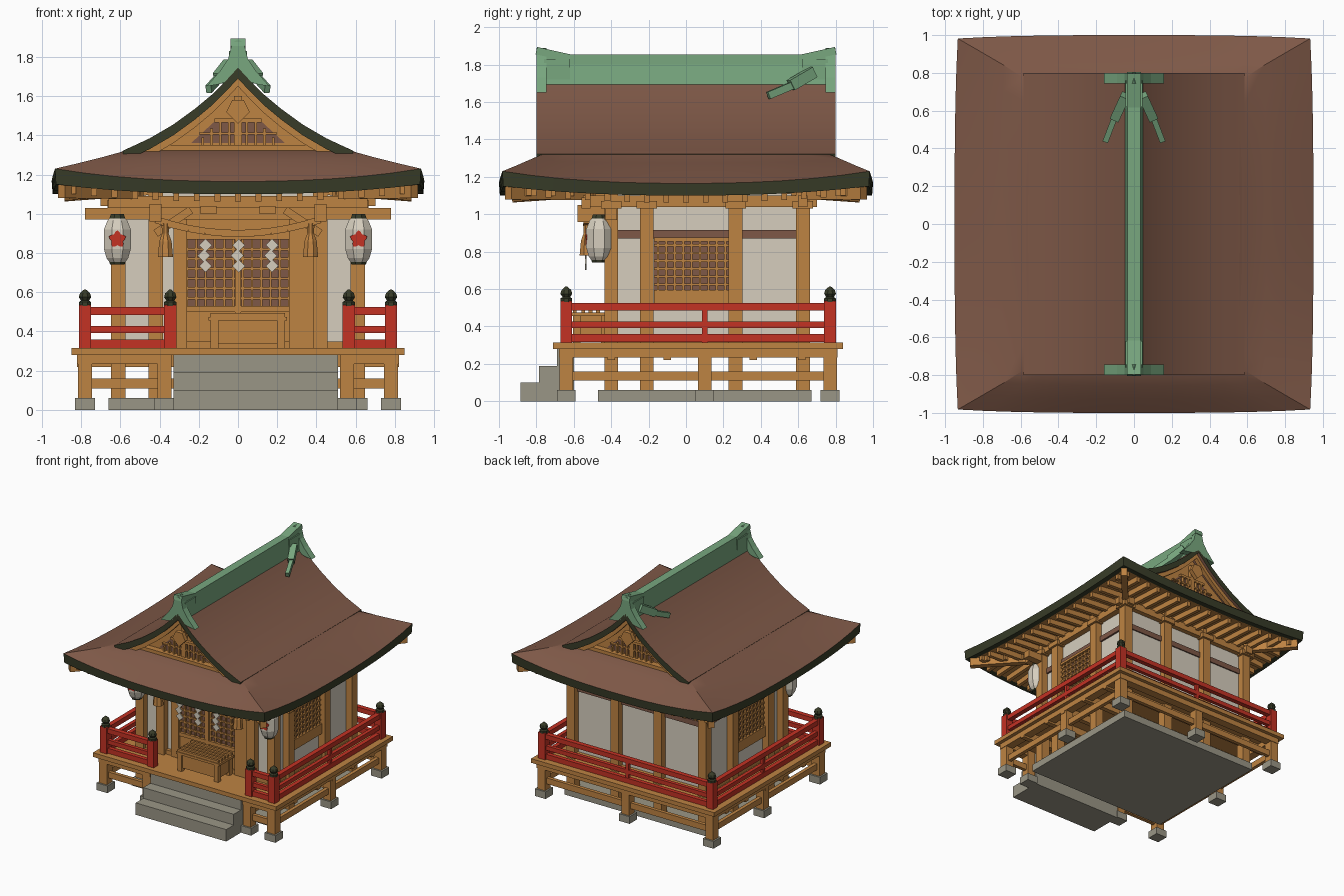
import bpy, bmesh, math
from mathutils import Matrix, Vector

if "Cube" in bpy.data.objects:
    bpy.data.objects.remove(bpy.data.objects["Cube"])


def material(name, r, g, b):
    m = bpy.data.materials.new(name)
    m.diffuse_color = [(c / 255 / 12.92 if c < 10 else ((c / 255 + .055) / 1.055) ** 2.4) for c in (r, g, b)] + [1]
    m.use_nodes = True
    m.node_tree.nodes["Principled BSDF"].inputs["Base Color"].default_value = m.diffuse_color
    return m


ROOF = material("roof_brown", 126, 88, 71)
WOOD = material("honey_wood", 190, 131, 66)
WALL = material("plaster_white", 214, 206, 190)
RIM = material("dark_green", 56, 60, 40)
COPPER = material("copper_green", 120, 167, 127)
RED = material("rail_red", 196, 50, 36)
STONE = material("stone_grey", 154, 150, 134)


def finish(name, bm, *mats, smooth=0):
    bmesh.ops.recalc_face_normals(bm, faces=bm.faces)
    me = bpy.data.meshes.new(name)
    bm.to_mesh(me)
    bm.free()
    o = bpy.data.objects.new(name, me)
    bpy.context.collection.objects.link(o)
    for m in mats:
        me.materials.append(m)
    if smooth:
        bpy.context.view_layer.objects.active = o
        o.select_set(True)
        bpy.ops.object.shade_smooth_by_angle(angle=math.radians(smooth))
        o.select_set(False)
    return o


def add_box(bm, x0, x1, y0, y1, z0, z1):
    bmesh.ops.create_cube(bm, matrix=Matrix.Translation(((x0 + x1) / 2, (y0 + y1) / 2, (z0 + z1) / 2))
                          @ Matrix.Diagonal((x1 - x0, y1 - y0, z1 - z0, 1)))


def add_beam(bm, p, q, w, h):
    p, q = Vector(p), Vector(q)
    rot = (q - p).to_track_quat('Y', 'Z').to_matrix().to_4x4()
    bmesh.ops.create_cube(bm, matrix=Matrix.Translation((p + q) / 2) @ rot @ Matrix.Diagonal((w, (q - p).length, h, 1)))


def boxes(name, mat, items):
    bm = bmesh.new()
    for b in items:
        add_box(bm, *b)
    return finish(name, bm, mat)


def beams(name, mat, items, w, h):
    bm = bmesh.new()
    for p, q in items:
        add_beam(bm, p, q, w, h)
    return finish(name, bm, mat)


def post(x, y, r, z0, z1):
    return (x - r, x + r, y - r, y + r, z0, z1)


def add_prism(bm, pts, y0, y1):
    a = [bm.verts.new((x, y0, z)) for x, z in pts]
    b = [bm.verts.new((x, y1, z)) for x, z in pts]
    bm.faces.new(a)
    bm.faces.new(b[::-1])
    for i in range(len(a)):
        j = (i + 1) % len(a)
        bm.faces.new((a[i], a[j], b[j], b[i]))


def add_lathe(bm, prof, x, y, n=8):
    rings = [[bm.verts.new((x + r * math.cos(math.tau * (i + .5) / n), y + r * math.sin(math.tau * (i + .5) / n), z))
              for i in range(n)] for r, z in prof]
    for a, b in zip(rings, rings[1:]):
        for i in range(n):
            bm.faces.new((a[i], a[(i + 1) % n], b[(i + 1) % n], b[i]))
    bm.faces.new(rings[0])
    bm.faces.new(rings[-1])


# Lower hipped roof: concentric rings with lifted corners, dark rim, wooden soffit
RINGS = [(.56, .70, 1.335, 0), (.60, .79, 1.312, .005), (.70, .855, 1.275, .015), (.82, .925, 1.225, .035),
         (.95, 1.0, 1.165, .065), (.945, .995, 1.10, .05), (.90, .95, 1.10, .05), (.55, .55, 1.14, 0)]
N = 12
bm = bmesh.new()
loops = []
for X, Y, z, lift in RINGS:
    ring = []
    for k in range(4):
        for i in range(N):
            u = -1 + 2 * i / N
            a, b = ((u, -1), (1, u), (-u, 1), (-1, -u))[k]
            s = 1 - .018 * abs(u) ** 3
            ring.append(bm.verts.new((a * X * s, b * Y * s, z + lift * abs(u) ** 2.3)))
    loops.append(ring)
for k, (a, b) in enumerate(zip(loops, loops[1:])):
    for i in range(4 * N):
        f = bm.faces.new((a[i], a[(i + 1) % (4 * N)], b[(i + 1) % (4 * N)], b[i]))
        f.material_index = 0 if k < 4 else 1 if k < 6 else 2
bm.faces.new(loops[-1]).material_index = 2
finish("lower_roof", bm, ROOF, RIM, WOOD, smooth=30)

# Upper gabled roof slab with dark gable edges
HALF = [(0, 1.745), (.06, 1.68), (.13, 1.61), (.22, 1.535), (.33, 1.455), (.45, 1.385), (.585, 1.322)]


def arch(d0, d1):
    """Band under the roof curve between two vertical offsets"""
    full = [(-x, z) for x, z in HALF[:0:-1]] + HALF
    return [(x, z - d0) for x, z in full] + [(x, z - d1) for x, z in full[::-1]]


bm = bmesh.new()
add_prism(bm, arch(0, .055), -.80, .80)
bm.normal_update()
for f in bm.faces:
    if abs(f.normal.y) > .9 or f.calc_center_median().z < 1.3:
        f.material_index = 1
finish("upper_roof", bm, ROOF, RIM, smooth=25)

# Gable ends: bargeboard, wall, lattice and pendant
for s, side in ((-1, "front"), (1, "back")):
    bm = bmesh.new()
    add_prism(bm, arch(.05, .095), s * .74, s * .775)
    finish(side + "_bargeboard", bm, WOOD)
    bm = bmesh.new()
    add_prism(bm, [(-.5, 1.29), (.5, 1.29), (.33, 1.41), (.13, 1.56), (0, 1.68), (-.13, 1.56), (-.33, 1.41)], s * .66, s * .70)
    finish(side + "_gable_wall", bm, WOOD)
    bm = bmesh.new()
    add_prism(bm, [(-.24, 1.36), (.24, 1.36), (.12, 1.47), (-.12, 1.47)], s * .695, s * .705)
    finish(side + "_gable_panel", bm, ROOF)
    ys = sorted((s * .70, s * .725))
    bars = [(-.5, .5, *sorted((s * .70, s * .75)), 1.31, 1.35), (-.2, .2, *ys, 1.405, 1.415), (-.12, .12, *ys, 1.465, 1.485),
            (-.02, .02, *ys, 1.35, 1.6)]
    bars += [(x - .007, x + .007, *ys, 1.35, 1.47 - max(0, abs(x) - .1)) for x in (-.18, -.135, -.09, -.045, .045, .09, .135, .18)]
    boxes(side + "_gable_lattice", WOOD, bars)
    bm = bmesh.new()
    add_prism(bm, [(0, 1.46), (.06, 1.52), (.03, 1.58), (-.03, 1.58), (-.06, 1.52)], s * .75, s * .785)
    finish(side + "_gable_pendant", bm, WOOD)
    # Copper ridge end ornaments
    bm = bmesh.new()
    o = [(.03, 1.87), (.05, 1.79), (.09, 1.73), (.16, 1.65), (.10, 1.66), (.05, 1.675)]
    add_prism(bm, [(0, 1.89)] + o + [(0, 1.71)] + [(-x, z) for x, z in o[::-1]], s * .745, s * .80)
    add_beam(bm, (0, s * .80, 1.875), (0, s * .62, 1.835), .075, .04)
    add_box(bm, -.045, .045, *sorted((s * .62, s * .76)), 1.72, 1.83)
    if s > 0:
        for m in (-1, 1):
            add_beam(bm, (m * .045, .68, 1.76), (m * .10, .56, 1.69), .05, .06)
            add_beam(bm, (m * .10, .57, 1.69), (m * .15, .44, 1.635), .03, .04)
    finish(side + "_ridge_ornament", bm, COPPER)
bm = bmesh.new()
add_prism(bm, [(-.05, 1.68), (.05, 1.68), (.035, 1.8), (.035, 1.855), (-.035, 1.855), (-.035, 1.8)], -.77, .77)
finish("ridge_beam", bm, COPPER)

# Rafters on all four sides, plus corner rafters
items = []
for i in range(17):
    t = -.84 + 1.68 * i / 16
    zo = 1.085 + .05 * abs(t / .95) ** 2.3
    inner = max(.42, abs(t) * .95)
    for s in (-1, 1):
        items.append(((t, s * .93, zo), (t, s * inner, 1.12)))
        items.append(((s * .885, t, zo), (s * inner, t, 1.12)))
beams("rafters", WOOD, items, .03, .045)
beams("corner_rafters", WOOD, [((a * .90, b * .95, 1.115), (a * .5, b * .5, 1.11)) for a in (-1, 1) for b in (-1, 1)], .05, .07)

# Stone base and steps
boxes("stone_base", STONE, [(-.66, .66, -.47, .67, 0, .06)])
boxes("stone_steps", STONE, [(-.33, .51, -.885, -.6, 0, .10), (-.33, .51, -.785, -.6, .10, .19), (-.33, .51, -.69, -.6, .19, .28)])

# Veranda deck, supports and tie beams
boxes("deck", WOOD, [(-.85, .85, -.71, .84, .28, .315)])
boxes("deck_edge_beams", WOOD, [(-.82, -.34, -.68, -.61, .235, .28), (.52, .82, -.68, -.61, .235, .28), (-.82, .82, .74, .81, .235, .28),
                                (-.82, -.75, -.68, .81, .235, .28), (.75, .82, -.68, .81, .235, .28)])
FEET = [(x, y) for x in (-.78, .78) for y in (-.64, .1, .77)] + [(-.375, -.64), (.555, -.64), (0, .77)]
boxes("veranda_posts", WOOD, [post(x, y, .036, .05, .28) for x, y in FEET])
boxes("post_stones", STONE, [post(x, y, .05, 0, .06) for x, y in FEET])
boxes("tie_beams", WOOD, [(x - .015, x + .015, -.64, .77, .11, .16) for x in (-.78, .78)]
      + [(-.78, .78, .755, .785, .11, .16), (-.78, -.375, -.655, -.625, .11, .16), (.555, .78, -.655, -.625, .11, .16)])
boxes("floor_joists", WOOD, [(-.82, .82, y - .02, y + .02, .22, .28) for y in (-.4, -.1, .1, .36, .62)])

# Red railing with dark caps
RP = [(-.78, -.64), (.78, -.64), (-.78, .77), (.78, .77), (-.345, -.64), (.565, -.64)]
boxes("railing_posts", RED, [post(x, y, .031, .31, .535) for x, y in RP])
RUNS = [(0, 4), (5, 1), (0, 2), (1, 3), (2, 3)]
for nm, z, w, h in (("top", .505, .04, .04), ("middle", .41, .03, .036), ("bottom", .338, .035, .042)):
    beams(nm + "_rails", RED, [((*RP[a], z), (*RP[b], z)) for a, b in RUNS], w, h)
boxes("rail_struts", RED, [post(x, y, .014, .31, .49) for x, y in ((-.78, .1), (.78, .1), (0, .77))])
bm = bmesh.new()
for x, y in RP:
    add_lathe(bm, [(.034, .53), (.034, .55), (.022, .557), (.034, .575), (.028, .595), (.004, .615)], x, y)
finish("railing_caps", bm, RIM)

# Hall walls, posts and beams
boxes("hall_walls", WALL, [(-.59, .59, -.38, .61, .30, 1.11)])
cols = [(x, y) for x in (-.61, .61) for y in (-.40, -.21, .265, .625)] + [(-.2, .625), (.2, .625), (-.42, -.40), (.42, -.40)]
boxes("hall_posts", WOOD, [post(x, y, .037, .06, 1.12) for x, y in cols])
boxes("door_posts", WOOD, [(-.33, -.26, -.42, -.37, .31, 1.05), (.26, .40, -.42, -.37, .31, 1.05)])
boxes("sill_beams", WOOD, [(-.62, .62, -.41, -.37, .31, .35), (-.62, .62, .60, .64, .31, .36),
                           (-.62, -.58, -.4, .63, .31, .36), (.58, .62, -.4, .63, .31, .36)])
boxes("wall_bands", ROOF, [(-.605, .605, .60, .62, .87, .915), (-.605, -.58, -.39, .62, .87, .915), (.58, .605, -.39, .62, .87, .915)])
boxes("top_beams", WOOD, [(-.78, .78, -.43, -.37, .97, 1.03), (-.70, .70, .60, .65, 1.04, 1.10),
                          (-.64, -.58, -.55, .70, 1.04, 1.10), (.58, .64, -.55, .70, 1.04, 1.10), (-.66, .66, -.56, -.51, 1.03, 1.09)])
boxes("eave_brackets", WOOD, [(x - .03, x + .03, -.58, -.40, .96, 1.05) for x in (-.42, .42)]
      + [(x - .04, x + .04, -.57, -.50, 1.0, 1.04) for x in (-.15, .15)] + [post(x, y, .055, 1.03, 1.07) for x, y in cols])
beams("front_braces", WOOD, [((m * .42, -.45, .90), (m * .24, -.45, 1.02)) for m in (-1, 1)], .03, .04)

# Front door: solid foot panel, lattice over a brown panel
boxes("door_panel", WOOD, [(-.26, .26, -.40, -.37, .35, .52), (-.26, .26, -.41, -.37, .50, .53), (-.26, .26, -.41, -.37, .87, .98),
                           (-.015, .015, -.41, -.37, .35, .9)])
boxes("door_backing", ROOF, [(-.26, .26, -.388, -.38, .52, .88)])
boxes("door_lattice", WOOD, [(x - .006, x + .006, -.402, -.385, .52, .88) for x in [-.26 + .0473 * i for i in range(12)]]
      + [(-.26, .26, -.402, -.385, z - .006, z + .006) for z in [.57 + .05 * i for i in range(6)]])

# Side windows
for s, side in ((-1, "left"), (1, "right")):
    def sx(a, b):
        return tuple(sorted((s * a, s * b)))
    boxes(side + "_window_backing", ROOF, [(*sx(.589, .597), -.17, .23, .59, .87)])
    boxes(side + "_window_lattice", WOOD, [(*sx(.59, .612), y - .006, y + .006, .59, .87) for y in [-.15 + .045 * i for i in range(9)]]
          + [(*sx(.59, .612), -.17, .23, z - .006, z + .006) for z in [.625 + .042 * i for i in range(6)]]
          + [(*sx(.58, .62), -.17, .23, .51, .595), (*sx(.58, .62), -.17, .23, .855, .875)])

# Offering box
boxes("offering_box", WOOD, [(-.13, .23, -.59, -.43, .34, .46), (-.15, .25, -.61, -.41, .455, .475)]
      + [post(x, y, .02, .31, .47) for x in (-.12, .22) for y in (-.585, -.435)]
      + [(-.14, .24, y, y + .02, .47, .495) for y in (-.605, -.56, -.52, -.48, -.435)])

# Straw rope, tassels and folded paper streamers
pts = [(.42 * t / 5, -.53, .90 + .07 * (t / 5) ** 2) for t in range(-5, 6)]
beams("straw_rope", WOOD, list(zip(pts, pts[1:])), .035, .035)
bm = bmesh.new()
for x in (-.37, .37):
    add_lathe(bm, [(.042, .78), (.034, .86), (.018, .90), (.022, .95)], x, -.53)
finish("straw_tassels", bm, WOOD)
bm = bmesh.new()
for x in (-.17, 0, .17):
    for z, dx in ((.84, .004), (.787, -.004), (.734, .004)):
        bmesh.ops.create_cube(bm, matrix=Matrix.Translation((x + dx, -.535, z)) @ Matrix.Rotation(math.pi / 4, 4, 'Y')
                              @ Matrix.Diagonal((.046, .008, .046, 1)))
finish("paper_streamers", bm, WALL)

# Hanging lanterns with red flowers
bm = bmesh.new()
fl = bmesh.new()
caps = bmesh.new()
for x in (-.615, .615):
    add_lathe(bm, [(.045, .755), (.06, .775), (.074, .82), (.074, .92), (.055, .965), (.04, .98)], x, -.465)
    add_lathe(caps, [(.04, .742), (.046, .758)], x, -.465)
    add_lathe(caps, [(.044, .975), (.036, .998)], x, -.465)
    ang = [math.tau * i / 20 for i in range(20)]
    add_prism(fl, [(x + (.038 + .008 * math.cos(5 * a)) * math.sin(a), .87 + (.038 + .008 * math.cos(5 * a)) * math.cos(a)) for a in ang],
              -.538, -.530)
finish("lanterns", bm, WALL)
finish("lantern_caps", caps, RIM)
finish("lantern_flowers", fl, RED)
